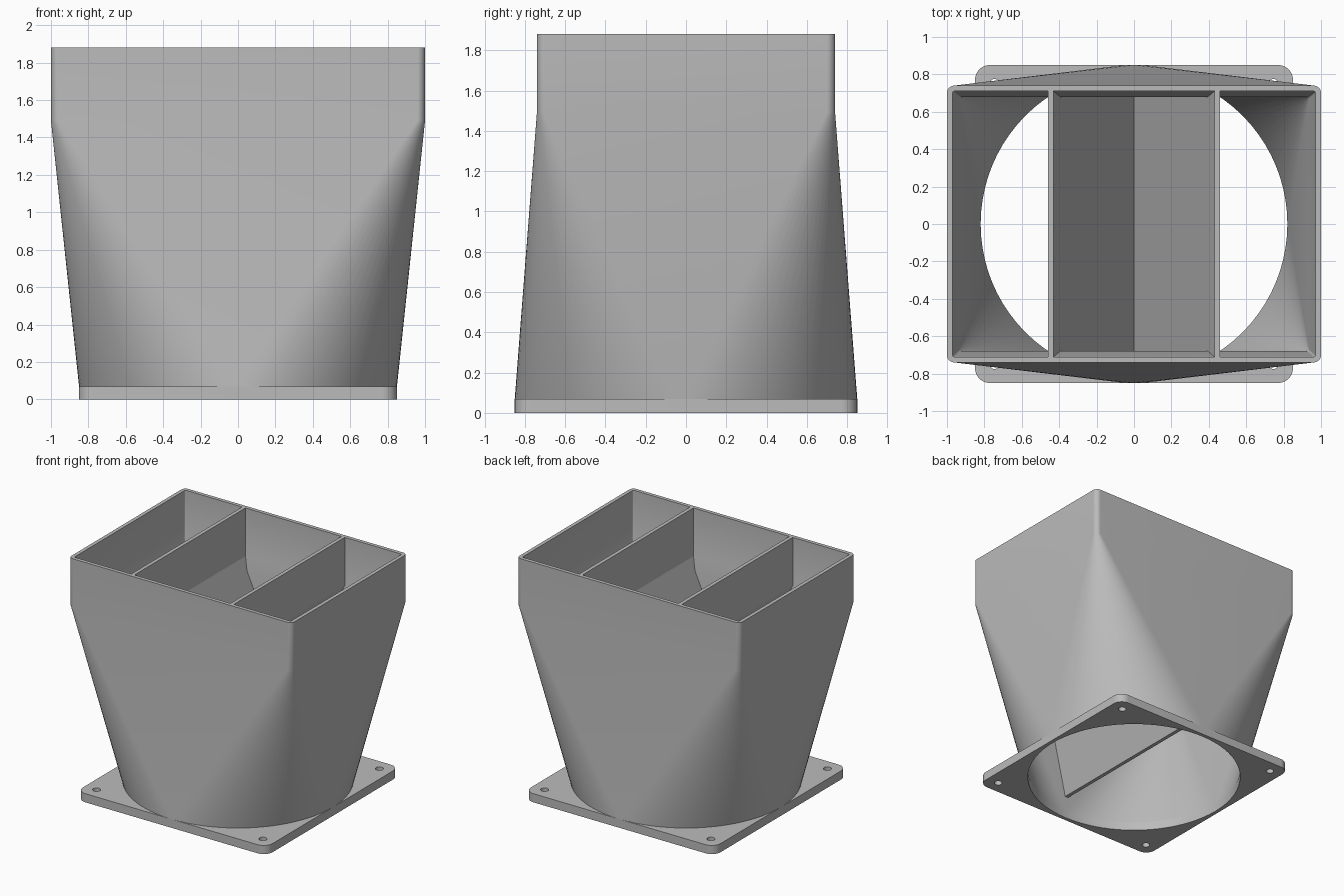
import bpy, bmesh, math

if "Cube" in bpy.data.objects:
    bpy.data.objects.remove(bpy.data.objects["Cube"], do_unlink=True)

grey = bpy.data.materials.new("plain grey")
grey.use_nodes = True
colour = (0.5, 0.5, 0.5, 1)
grey.diffuse_color = colour
grey.node_tree.nodes["Principled BSDF"].inputs["Base Color"].default_value = colour

STEPS = 20            # segments in each quarter turn
BASE, NECK, TOP = 0.07, 1.49, 1.88


def ring(hx, hy, r, z):
    """Rounded rectangle; a circle when r equals both half sizes."""
    points = []
    for q in range(4):
        sx = 1 if q in (0, 3) else -1
        sy = 1 if q in (0, 1) else -1
        for i in range(STEPS + 1):
            a = (q + i / STEPS) * math.pi / 2
            points.append((sx * (hx - r) + r * math.cos(a),
                           sy * (hy - r) + r * math.sin(a), z))
    return points


def circle(r, z):
    return ring(r, r, r, z)


def finish(bm, name):
    bmesh.ops.remove_doubles(bm, verts=bm.verts, dist=0.0002)
    bmesh.ops.recalc_face_normals(bm, faces=bm.faces)
    mesh = bpy.data.meshes.new(name)
    bm.to_mesh(mesh)
    bm.free()
    mesh.materials.append(grey)
    obj = bpy.data.objects.new(name, mesh)
    bpy.context.collection.objects.link(obj)
    return obj


def loft(name, rings):
    """Join each ring to the next and the last back to the first."""
    bm = bmesh.new()
    loops = [[bm.verts.new(p) for p in r] for r in rings]
    for a, b in zip(loops, loops[1:] + loops[:1]):
        for i in range(len(a)):
            j = (i + 1) % len(a)
            bm.faces.new((a[i], a[j], b[j], b[i]))
    return finish(bm, name)


def activate(obj):
    bpy.ops.object.select_all(action='DESELECT')
    obj.select_set(True)
    bpy.context.view_layer.objects.active = obj


# Mounting plate with a round opening
plate = loft("mounting_plate", [
    circle(0.82, 0), ring(0.85, 0.85, 0.08, 0),
    ring(0.85, 0.85, 0.08, BASE), circle(0.82, BASE)])

# Four screw holes
bm = bmesh.new()
for sx in (-1, 1):
    for sy in (-1, 1):
        made = bmesh.ops.create_cone(bm, cap_ends=True, segments=24,
                                     radius1=0.03, radius2=0.03, depth=0.4)
        bmesh.ops.translate(bm, verts=made["verts"],
                            vec=(sx * 0.745, sy * 0.745, 0))
cutter = finish(bm, "screw_hole_cutter")
cutter.hide_render = True
cut = plate.modifiers.new("screw holes", 'BOOLEAN')
cut.operation = 'DIFFERENCE'
cut.object = cutter
activate(plate)
bpy.ops.object.modifier_apply(modifier=cut.name)
bpy.data.objects.remove(cutter, do_unlink=True)

# Hollow duct: round foot to rectangular mouth, with a chamfer inside the neck
duct = loft("duct_shell", [
    circle(0.85, BASE),
    ring(1.0, 0.74, 0.04, NECK), ring(1.0, 0.74, 0.04, TOP),
    ring(0.97, 0.71, 0.01, TOP), ring(0.97, 0.71, 0.01, NECK),
    ring(0.935, 0.68, 0.01, NECK - 0.1),
    circle(0.82, BASE)])

# Two dividers that run down into a closed V, ends buried in the duct wall
half = [(0.015, 0.18), (0.46, NECK), (0.46, TOP), (0.43, TOP), (0.43, NECK)]
profile = half + [(0, 0.25)] + [(-x, z) for x, z in reversed(half)]


def wall_y(z):
    t = max(0, (NECK - z) / (NECK - BASE))
    return 0.72 + 0.115 * t


bm = bmesh.new()
front = [bm.verts.new((x, -wall_y(z), z)) for x, z in profile]
back = [bm.verts.new((x, wall_y(z), z)) for x, z in profile]
bm.faces.new(front)
bm.faces.new(back[::-1])
for i in range(len(profile)):
    j = (i + 1) % len(profile)
    bm.faces.new((front[i], front[j], back[j], back[i]))
divider = finish(bm, "v_divider")

for obj in (plate, duct):
    activate(obj)
    bpy.ops.object.shade_smooth_by_angle(angle=math.radians(25))
